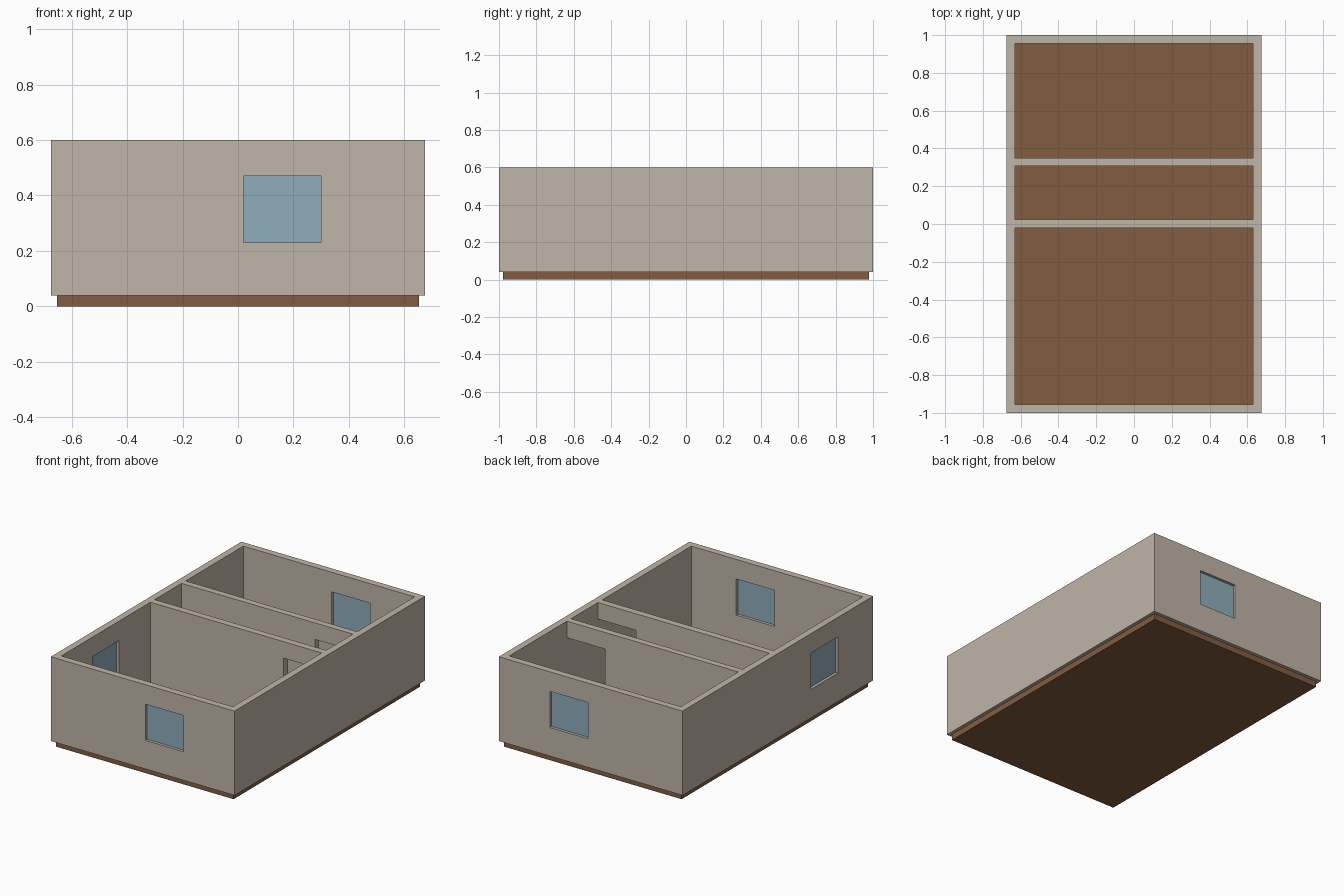
import bpy

if "Cube" in bpy.data.objects:
    bpy.data.objects.remove(bpy.data.objects["Cube"])


def material(name, r, g, b):
    """Flat material from sRGB 0-255 values."""
    m = bpy.data.materials.new(name)
    lin = [((c / 255 + 0.055) / 1.055) ** 2.4 for c in (r, g, b)]
    m.diffuse_color = (*lin, 1)
    m.use_nodes = True
    m.node_tree.nodes["Principled BSDF"].inputs["Base Color"].default_value = m.diffuse_color
    return m


def box(name, x, y, z, mat=None):
    """Box spanning the given (min, max) ranges."""
    bpy.ops.mesh.primitive_cube_add(size=1, location=[sum(a) / 2 for a in (x, y, z)])
    ob = bpy.context.object
    ob.name = name
    ob.scale = [a[1] - a[0] for a in (x, y, z)]
    bpy.ops.object.transform_apply(location=True, rotation=False, scale=True)
    if mat:
        ob.data.materials.append(mat)
    return ob


plaster = material("warm grey plaster", 192, 181, 168)
wood = material("brown floor", 130, 92, 64)
glass = material("blue glass", 143, 173, 187)

W, D, T = 0.675, 1.0, 0.045         # half width, half depth, wall thickness
BASE, TOP = 0.04, 0.6
SILL, HEAD, DOOR_TOP = 0.23, 0.47, 0.49
IX, IY = W - T, D - T               # inner faces of the outer walls

# Floor slab reaches the centre line of the walls
box("floor", (-W + T / 2, W - T / 2), (-D + T / 2, D - T / 2), (0, BASE), wood)

# Walls: one block with rooms, doorways and windows cut out
walls = box("walls", (-W, W), (-D, D), (BASE, TOP), plaster)
cutters = []
for y in ((-IY, -0.02), (0.025, 0.307), (0.35, IY)):
    cutters.append(box("room_cutter", (-IX, IX), y, (-0.2, 0.9)))

# Doorways line up through both partitions, against the right wall
for y in ((-0.1, 0.1), (0.25, 0.4)):
    cutters.append(box("door_cutter", (0.35, IX), y, (-0.2, DOOR_TOP)))

# Windows: front, back and left, each with a thin pane in mid wall
for side, name in ((-1, "front"), (1, "back")):
    c = side * (D - T / 2)
    cutters.append(box("window_cutter", (0.02, 0.3), (c - 0.06, c + 0.06), (SILL, HEAD)))
    box(name + "_window_pane", (0.02, 0.3), (c - 0.004, c + 0.004), (SILL, HEAD), glass)
c = -W + T / 2
cutters.append(box("window_cutter", (c - 0.06, c + 0.06), (-0.63, -0.35), (SILL, HEAD)))
box("left_window_pane", (c - 0.004, c + 0.004), (-0.63, -0.35), (SILL, HEAD), glass)

# Apply the cuts and remove the helpers
bpy.context.view_layer.objects.active = walls
for cutter in cutters:
    cutter.hide_render = True
    mod = walls.modifiers.new("cut", "BOOLEAN")
    mod.operation = "DIFFERENCE"
    mod.solver = "EXACT"
    mod.object = cutter
    bpy.ops.object.modifier_apply(modifier=mod.name)
    bpy.data.objects.remove(cutter)
